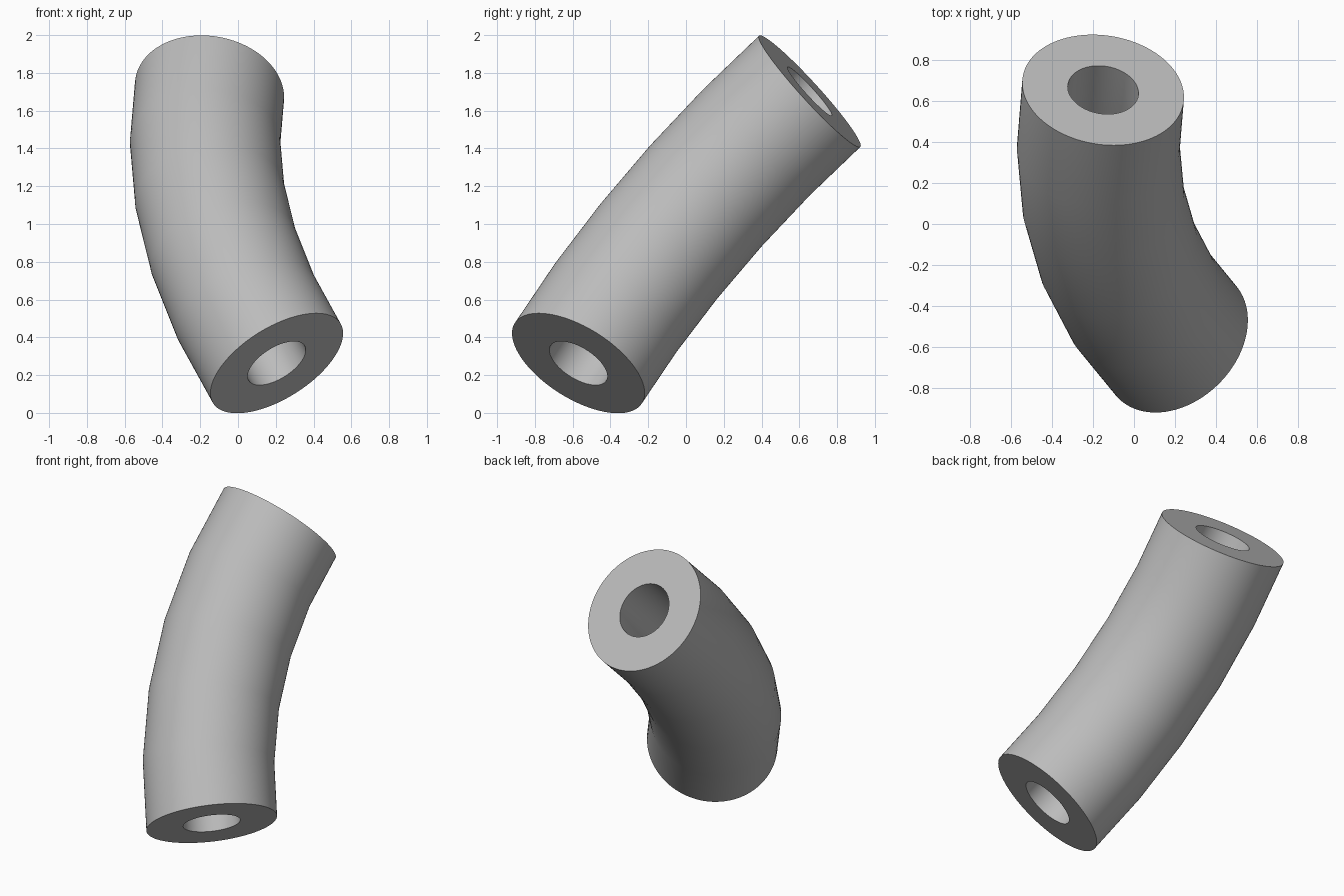
import bpy, bmesh
from math import sin, cos, pi, radians
from mathutils import Vector

cube = bpy.data.objects.get("Cube")
if cube:
    bpy.data.objects.remove(cube, do_unlink=True)

# Material
grey = bpy.data.materials.new("plain_grey")
grey.use_nodes = True
colour = (0.5, 0.5, 0.5, 1)
grey.diffuse_color = colour
grey.node_tree.nodes["Principled BSDF"].inputs["Base Color"].default_value = colour

# Centre line: a circular arc between the two end centres
SIDES, STEPS = 96, 5
OUTER, INNER = 0.398, 0.174
start = Vector((0.205, -0.57, 0.263))
end = Vector((-0.151, 0.655, 1.7025))
half_angle = radians(19)
chord = end - start
along = chord.normalized()
bend = Vector((0.594, 0.256, -0.088))
bend = (bend - along * bend.dot(along)).normalized()
side = along.cross(bend)
arc_radius = chord.length / (2 * sin(half_angle))
middle = (start + end) / 2

bm = bmesh.new()


def ring(angle, radius):
    """Circle of vertices square to the centre line at the given arc angle."""
    centre = middle + arc_radius * (along * sin(angle) - bend * (cos(angle) - cos(half_angle)))
    across = bend * cos(angle) - along * sin(angle)
    turns = [2 * pi * i / SIDES for i in range(SIDES)]
    return [bm.verts.new(centre + radius * (across * cos(t) + side * sin(t))) for t in turns]


def bridge(a, b):
    for i in range(SIDES):
        j = (i + 1) % SIDES
        bm.faces.new((a[i], a[j], b[j], b[i]))


# Outer wall, inner bore and the two flat annular ends
angles = [half_angle * (2 * k / STEPS - 1) for k in range(STEPS + 1)]
outer = [ring(a, OUTER) for a in angles]
inner = [ring(a, INNER) for a in angles]
for wall in (outer, inner):
    for a, b in zip(wall, wall[1:]):
        bridge(a, b)
for k in (0, -1):
    bridge(outer[k], inner[k])
bmesh.ops.recalc_face_normals(bm, faces=bm.faces)

mesh = bpy.data.meshes.new("bent_tube")
bm.to_mesh(mesh)
bm.free()
mesh.materials.append(grey)
tube = bpy.data.objects.new("bent_tube", mesh)
bpy.context.collection.objects.link(tube)

# Smooth walls with sharp rims
bpy.ops.object.select_all(action='DESELECT')
tube.select_set(True)
bpy.context.view_layer.objects.active = tube
bpy.ops.object.shade_smooth_by_angle(angle=radians(30))
